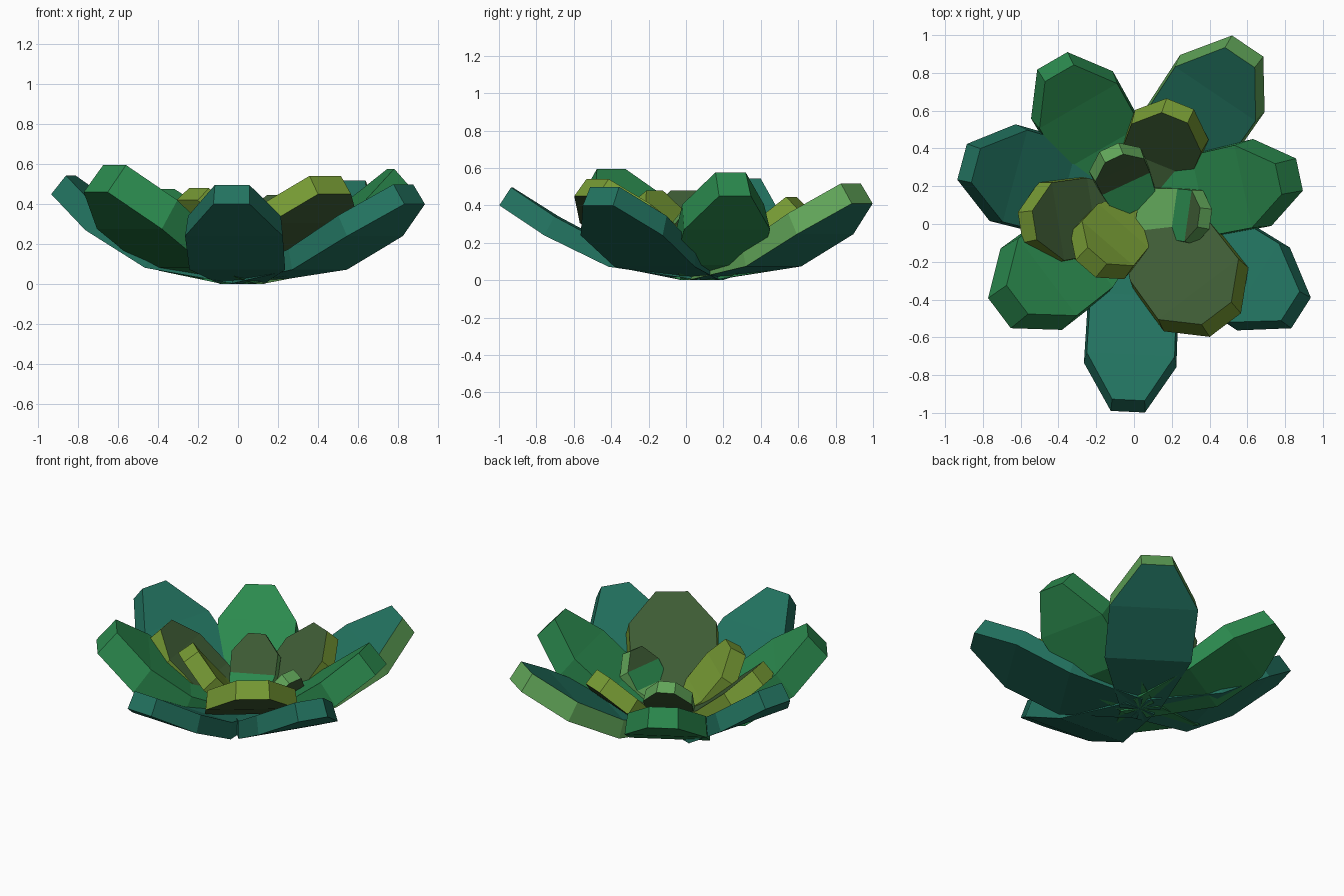
import bpy, bmesh, math
from mathutils import Vector

if "Cube" in bpy.data.objects:
    bpy.data.objects.remove(bpy.data.objects["Cube"])


def srgb(h):
    c = [int(h[i:i + 2], 16) / 255 for i in (0, 2, 4)]
    return [(v / 12.92 if v <= 0.04045 else ((v + 0.055) / 1.055) ** 2.4) for v in c] + [1]


def material(name, h):
    m = bpy.data.materials.new(name)
    m.diffuse_color = srgb(h)
    m.use_nodes = True
    m.node_tree.nodes["Principled BSDF"].inputs["Base Color"].default_value = m.diffuse_color
    return m


TEAL = material("teal", "22725f")
GREEN = material("green", "2b8a4e")
OLIVE = material("olive", "769a34")
LIGHT = material("light_green", "60a458")
MOSS = material("moss", "3e5c35")

CENTRE = Vector((0.02, 0.08, 0))


def leaf(name, angle, reach, height, half, thick, face, rim,
         bend=(0.45, 0.18), wide=(0.77, 0.60), inside=None, base=(0.0, 0.0), base_width=0.45):
    """Thick bent leaf: underside profile (radius, z), top offset along its normal.
    inside = colours of the upper face for the base, middle and tip segments."""
    prof = [base, (bend[0] * reach, bend[1] * height),
            (wide[0] * reach, wide[1] * height), (reach, height)]
    widths = [base_width * half, 0.98 * half, half, 0.37 * half]
    thicks = [0.3 * thick, 0.9 * thick, thick, thick]
    a = math.radians(angle)
    out, side = Vector((math.cos(a), math.sin(a), 0)), Vector((-math.sin(a), math.cos(a), 0))
    inside = inside or [face] * 3
    me = bpy.data.meshes.new(name)
    mats = []
    for m in [face, rim] + inside:
        if m not in mats:
            mats.append(m)
            me.materials.append(m)
    bm = bmesh.new()
    rows = []
    for i, (r, z) in enumerate(prof):
        p, q = prof[max(i - 1, 0)], prof[min(i + 1, 3)]
        d = Vector((q[0] - p[0], q[1] - p[1])).normalized()
        row = []
        for off, k in ((0, 1), (thicks[i], 0.95)):
            rr, zz = r - d.y * off, z + d.x * off
            for s in (-1, 1):
                row.append(bm.verts.new(CENTRE + out * rr + side * s * widths[i] * k
                                        + Vector((0, 0, zz))))
        rows.append(row)          # bottom-left, bottom-right, top-left, top-right

    def add(vs, mat):
        bm.faces.new(vs).material_index = mats.index(mat)

    for u, v, upper in zip(rows, rows[1:], inside):
        add((u[0], u[1], v[1], v[0]), face)
        add((u[2], v[2], v[3], u[3]), upper)
        add((u[0], v[0], v[2], u[2]), rim)
        add((u[1], u[3], v[3], v[1]), rim)
    for row in (rows[0], rows[-1]):
        add((row[0], row[1], row[3], row[2]), rim)
    bmesh.ops.recalc_face_normals(bm, faces=bm.faces)
    bm.to_mesh(me)
    bm.free()
    bpy.context.collection.objects.link(bpy.data.objects.new(name, me))


# Outer ring: angle, reach, tip height, half width, thickness, face, rim
outer = [(-92.8, 1.075, 0.40, 0.245, 0.115, TEAL, TEAL),
         (-32.5, 1.025, 0.40, 0.26, 0.12, TEAL, TEAL),
         (12, 0.875, 0.45, 0.235, 0.17, GREEN, GREEN),
         (56, 1.04, 0.41, 0.27, 0.13, TEAL, LIGHT),
         (120, 0.905, 0.37, 0.25, 0.13, GREEN, GREEN),
         (165, 0.963, 0.45, 0.265, 0.12, TEAL, TEAL),
         (217, 0.917, 0.46, 0.27, 0.18, GREEN, GREEN)]
for i, args in enumerate(outer):
    leaf(f"outer_leaf_{i + 1}", *args)

# Inner leaves: shorter and steeper, mostly moss faces with olive rims
inner = [(-53, 0.77, 0.45, 0.28, 0.12, MOSS, OLIVE, (0.42, 0.32), (0.78, 0.68)),
         (68, 0.60, 0.37, 0.21, 0.11, MOSS, OLIVE, (0.5, 0.22), (0.80, 0.66)),
         (189, 0.63, 0.40, 0.22, 0.11, MOSS, OLIVE, (0.45, 0.28), (0.79, 0.68)),
         (229, 0.42, 0.42, 0.19, 0.11, OLIVE, OLIVE, (0.42, 0.28), (0.78, 0.66))]
for i, args in enumerate(inner):
    leaf(f"inner_leaf_{i + 1}", *args, base=(0.0, 0.03))

# Small centre leaves: moss tips shading to green towards the heart
centre = [(115, 0.36, 0.35, 0.15, 0.08, MOSS, LIGHT, (0.5, 0.38), (0.80, 0.72),
           [GREEN, MOSS, MOSS]),
          (-8, 0.39, 0.34, 0.145, 0.075, MOSS, LIGHT, (0.56, 0.36), (0.84, 0.70),
           [LIGHT, GREEN, MOSS])]
for i, args in enumerate(centre):
    leaf(f"centre_leaf_{i + 1}", *args, base=(0.0, 0.10), base_width=0.8)
